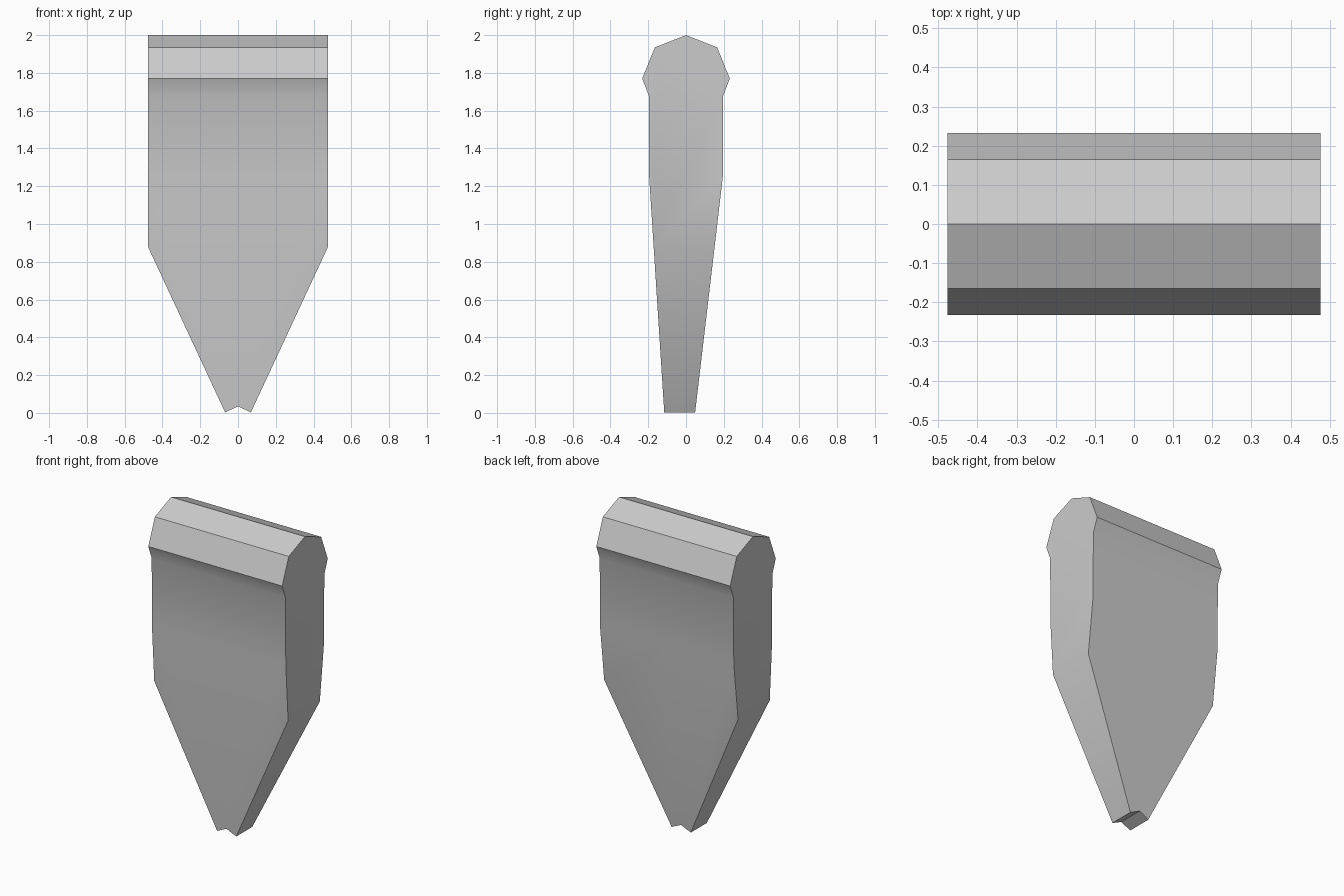
import bpy, bmesh
from mathutils import Vector

cube = bpy.data.objects.get("Cube")
if cube:
    bpy.data.objects.remove(cube, do_unlink=True)

# Single grey material
grey = bpy.data.materials.new("mid grey")
grey.use_nodes = True
colour = (0.6, 0.6, 0.6, 1)
grey.diffuse_color = colour
grey.node_tree.nodes["Principled BSDF"].inputs["Base Color"].default_value = colour

HALF_WIDTH = 0.477

# Side profile (y, z): rounded faceted head, straight neck, tapering blade
profile = [(0, 2), (-0.165, 1.935), (-0.232, 1.77), (-0.197, 1.68), (-0.195, 1.25),
           (-0.115, 0), (0.048, 0), (0.195, 1.25), (0.197, 1.68), (0.232, 1.77), (0.165, 1.935)]

# Extrude half of the body across x
bm = bmesh.new()
side = bm.faces.new([bm.verts.new((0, y, z)) for y, z in profile])
ext = bmesh.ops.extrude_face_region(bm, geom=[side])
bmesh.ops.translate(bm, vec=(HALF_WIDTH, 0, 0),
                    verts=[g for g in ext["geom"] if isinstance(g, bmesh.types.BMVert)])


def slice_off(a, b):
    """Cut away what lies below the line a-b in the xz plane and cap the cut."""
    a, b = Vector((a[0], 0, a[1])), Vector((b[0], 0, b[1]))
    d = b - a
    normal = Vector((d.z, 0, -d.x))
    if normal.z > 0:
        normal.negate()
    geom = bm.verts[:] + bm.edges[:] + bm.faces[:]
    cut = bmesh.ops.bisect_plane(bm, geom=geom, plane_co=a, plane_no=normal, clear_outer=True)
    edges = [g for g in cut["geom_cut"] if isinstance(g, bmesh.types.BMEdge)]
    bmesh.ops.contextual_create(bm, geom=edges)


# Tapered flank, then the small notch at the tip
slice_off((0.067, 0), (HALF_WIDTH, 0.88))
slice_off((0, 0.035), (0.067, 0.003))

# Open the centre plane so the mirrored halves join
centre = [f for f in bm.faces if all(abs(v.co.x) < 1e-5 for v in f.verts)]
bmesh.ops.delete(bm, geom=centre, context="FACES_ONLY")
bmesh.ops.recalc_face_normals(bm, faces=bm.faces[:])

mesh = bpy.data.meshes.new("wedge_blade")
bm.to_mesh(mesh)
bm.free()
mesh.materials.append(grey)
blade = bpy.data.objects.new("wedge_blade", mesh)
bpy.context.collection.objects.link(blade)

mirror = blade.modifiers.new("mirror", "MIRROR")
mirror.use_axis[0] = True
mirror.use_clip = True

# Smooth the shallow bends, keep the hard corners
bpy.context.view_layer.objects.active = blade
blade.select_set(True)
bpy.ops.object.modifier_apply(modifier="mirror")
bpy.ops.object.shade_smooth_by_angle(angle=0.56)
